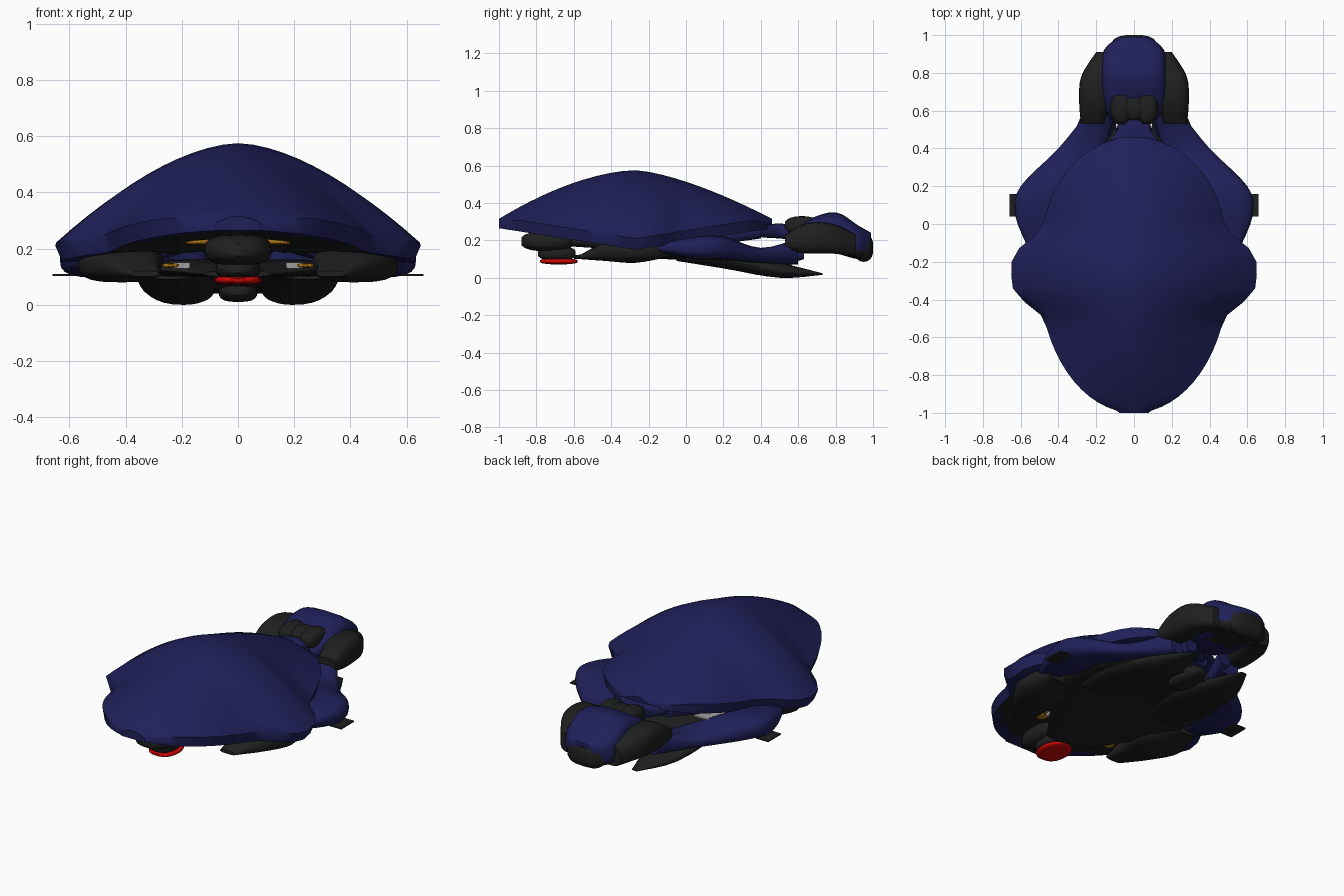
import bpy, bmesh, math
from mathutils import Vector

cube = bpy.data.objects.get("Cube")
if cube:
    bpy.data.objects.remove(cube, do_unlink=True)


def material(name, colour):
    m = bpy.data.materials.new(name)
    m.use_nodes = True
    m.diffuse_color = (*colour, 1)
    bsdf = next(n for n in m.node_tree.nodes if n.type == 'BSDF_PRINCIPLED')
    bsdf.inputs["Base Color"].default_value = (*colour, 1)
    bsdf.inputs["Roughness"].default_value = 0.8
    return m


BLUE = material("navy blue", (0.014, 0.014, 0.1))
DARK = material("charcoal", (0.014, 0.014, 0.014))
RED = material("red", (0.6, 0.002, 0.002))
ORANGE = material("orange", (0.45, 0.2, 0.01))
GREY = material("light grey", (0.35, 0.35, 0.35))


def finish(name, bm, mats, rule=None):
    """Turn a bmesh into a smooth-shaded object; rule picks each face's material."""
    bmesh.ops.recalc_face_normals(bm, faces=bm.faces)
    if rule:
        for face in bm.faces:
            face.material_index = int(rule(face.calc_center_median(), face.normal))
    mesh = bpy.data.meshes.new(name)
    bm.to_mesh(mesh)
    bm.free()
    for mat in mats:
        mesh.materials.append(mat)
    ob = bpy.data.objects.new(name, mesh)
    bpy.context.collection.objects.link(ob)
    bpy.ops.object.select_all(action='DESELECT')
    ob.select_set(True)
    bpy.context.view_layer.objects.active = ob
    bpy.ops.object.shade_smooth_by_angle(angle=math.radians(50))


def skin(name, rings, mats, rule=None):
    """Join equal closed rings into a capped skin."""
    bm = bmesh.new()
    loops = [[bm.verts.new(point) for point in ring] for ring in rings]
    for a, b in zip(loops, loops[1:]):
        for i in range(len(a)):
            bm.faces.new((a[i - 1], a[i], b[i], b[i - 1]))
    bm.faces.new(loops[0])
    bm.faces.new(loops[-1])
    finish(name, bm, mats, rule)


def section(x, y, z, half_width, half_height, roundness, sides=20):
    """Closed superellipse ring across the y axis; lower roundness is boxier."""
    ring = []
    for i in range(sides):
        c, s = math.cos(math.tau * i / sides), math.sin(math.tau * i / sides)
        ring.append((x + half_width * math.copysign(abs(c) ** roundness, c), y,
                     z + half_height * math.copysign(abs(s) ** roundness, s)))
    return ring


def loft(name, mats, stations, rule=None, side=1, roundness=0.7, steps=4):
    """Smooth body through stations of (x, y, z, half width, half height)."""
    points = [Vector(s) for s in stations]
    padded = [points[0], *points, points[-1]]
    smooth = []
    for a, b, c, d in zip(padded, padded[1:], padded[2:], padded[3:]):
        for k in range(steps):
            t = k / steps
            smooth.append(b + ((c - a) * t + (2 * a - 5 * b + 4 * c - d) * t ** 2
                               + (3 * b - a - 3 * c + d) * t ** 3) / 2)
    smooth.append(points[-1])
    rings = [section(side * x, y, z, w, h, roundness) for x, y, z, w, h in smooth]
    skin(name, rings, mats, rule)


def blob(name, mat, centre, half_size, side=1, roundness=0.7, steps=8):
    """Rounded body that swells from both ends along y."""
    x, y, z = centre
    width, length, height = half_size
    rings = []
    for k in range(steps + 1):
        turn = math.pi * (0.08 + 0.84 * k / steps)
        swell = math.sin(turn) ** roundness
        along = -math.cos(turn) / math.cos(math.pi * 0.08)
        rings.append(section(side * x, y + length * along, z,
                             width * swell, height * swell, roundness))
    skin(name, rings, (mat,))


def plate(name, mat, centre, half_size, side=1):
    """Flat rectangular plate."""
    bm = bmesh.new()
    bmesh.ops.create_cube(bm, size=2)
    bmesh.ops.scale(bm, vec=half_size, verts=bm.verts)
    bmesh.ops.translate(bm, vec=(side * centre[0], *centre[1:]), verts=bm.verts)
    finish(name, bm, (mat,))


def inner_underside(centre, normal):
    """Dark hollow of the shell, leaving a blue rim around it."""
    return normal.z < -0.55 and math.hypot(centre.x / 0.48, (centre.y + 0.3) / 0.62) < 1


def shell_ring(u):
    """Dome section, with u running from the nose to the tail of the shell."""
    y = 0.73 * u - 0.27
    shoulder = 0.15 * math.exp(-((y + 0.26) / 0.18) ** 4)
    fullness, slope = (2, 1.7) if u < 0 else (2.5, 1.45)
    width = max(0.08, 0.5 * math.sqrt(1 - abs(u) ** fullness) + shoulder)
    top = 0.575 - 0.26 * abs(u) ** slope
    rim = 0.15 + 0.115 * abs(u)
    edge = rim + min(0.06, (top - rim) / 2)
    ring = []
    for i in range(-12, 13):
        t = i / 12
        ring.append((width * t, y, edge + (top - edge) * (1 - abs(t) ** 1.7)))
    # Return underneath, slightly hollow in the middle
    hollow = 0.05 * (1 - u * u)
    for i in range(6, -7, -1):
        t = i / 6
        ring.append((width * t * 0.96, y, rim + hollow * (1 - abs(t))))
    return ring


# Domed shell with a dark underside
skin("shell", [shell_ring(math.sin(math.pi * k / 32)) for k in range(-16, 17)],
     (BLUE, DARK), inner_underside)

# Flat belly beneath the shell
loft("belly", (DARK,), [(0, -0.6, 0.11, 0.12, 0.01), (0, -0.2, 0.13, 0.38, 0.03),
                        (0, 0.15, 0.12, 0.43, 0.03), (0, 0.5, 0.07, 0.25, 0.03)])

for side, label in ((1, "left_"), (-1, "right_")):
    # Rear arms sweeping in toward the tail
    loft(label + "arm", (BLUE,),
         [(0.5, -0.15, 0.16, 0.05, 0.02), (0.51, 0.05, 0.16, 0.12, 0.06),
          (0.47, 0.2, 0.16, 0.13, 0.06), (0.28, 0.4, 0.12, 0.12, 0.04),
          (0.17, 0.6, 0.14, 0.07, 0.07)], side=side)
    plate(label + "wing_tab", DARK, (0.62, 0.1, 0.106), (0.04, 0.06, 0.004), side)

    # Front pods and keels dipping toward the rear
    loft(label + "front_pod", (DARK,),
         [(0.33, -0.57, 0.11, 0.05, 0.01), (0.39, -0.43, 0.14, 0.11, 0.05),
          (0.42, -0.27, 0.145, 0.15, 0.065), (0.45, -0.1, 0.14, 0.07, 0.03)], side=side)
    loft(label + "keel", (DARK,),
         [(0.24, -0.05, 0.11, 0.1, 0.02), (0.22, 0.2, 0.09, 0.14, 0.04),
          (0.2, 0.5, 0.04, 0.11, 0.04), (0.17, 0.73, 0.02, 0.02, 0.004)],
         side=side, roundness=1)

    # Rail under the shell and strut up to the tail
    loft(label + "rail", (BLUE,), [(0.3, -0.3, 0.2, 0.05, 0.03), (0.3, 0, 0.2, 0.06, 0.04),
                                   (0.13, 0.4, 0.24, 0.06, 0.03)], side=side)
    loft(label + "strut", (BLUE,), [(0.15, 0.45, 0.07, 0.03, 0.03),
                                    (0.12, 0.63, 0.15, 0.04, 0.05)], side=side)

    # Inner grey panels and orange lamps
    plate(label + "inner_panel", GREY, (0.32, 0.17, 0.19), (0.08, 0.1, 0.004), side)
    plate(label + "vent", GREY, (0.2, -0.45, 0.14), (0.03, 0.02, 0.01), side)
    blob(label + "lamp", ORANGE, (0.14, -0.57, 0.225), (0.05, 0.04, 0.012), side)
    blob(label + "low_lamp", ORANGE, (0.24, -0.5, 0.14), (0.03, 0.03, 0.008), side)

    # Dark cheeks and saddle lobes of the tail
    loft(label + "tail_cheek", (DARK,),
         [(0.22, 0.53, 0.19, 0.06, 0.04), (0.21, 0.64, 0.21, 0.08, 0.08),
          (0.2, 0.78, 0.21, 0.08, 0.08), (0.14, 0.91, 0.17, 0.06, 0.06)], side=side)
    blob(label + "saddle_lobe", DARK, (0.07, 0.62, 0.28), (0.055, 0.09, 0.05), side)

# Tail body with dark underside and rear lip
loft("tail_body", (BLUE, DARK),
     [(0, 0.55, 0.21, 0.12, 0.03), (0, 0.65, 0.23, 0.17, 0.08), (0, 0.8, 0.24, 0.17, 0.11),
      (0, 0.92, 0.19, 0.16, 0.09), (0, 0.99, 0.18, 0.08, 0.06)],
     lambda centre, normal: centre.z < 0.14, roundness=0.6)
blob("tail_lip", DARK, (0, 0.95, 0.16), (0.12, 0.05, 0.075))
blob("saddle_bridge", DARK, (0, 0.62, 0.28), (0.08, 0.07, 0.045))

# Neck between shell and tail, with a skid below
loft("neck", (BLUE,), [(0, 0.3, 0.26, 0.22, 0.03), (0, 0.42, 0.25, 0.15, 0.035),
                       (0, 0.5, 0.25, 0.09, 0.04), (0, 0.6, 0.24, 0.1, 0.04)], roundness=0.5)
blob("centre_skid", DARK, (0, 0.45, 0.05), (0.07, 0.12, 0.04))

# Chin turret with red lens
blob("chin_turret", DARK, (0, -0.74, 0.195), (0.12, 0.14, 0.055))
blob("chin_mount", DARK, (0, -0.69, 0.13), (0.08, 0.1, 0.04))
blob("red_lens", RED, (0, -0.68, 0.088), (0.085, 0.1, 0.017))
loft("turret_boom", (DARK,), [(0, -0.65, 0.2, 0.06, 0.03), (0, -0.2, 0.19, 0.1, 0.05)])
